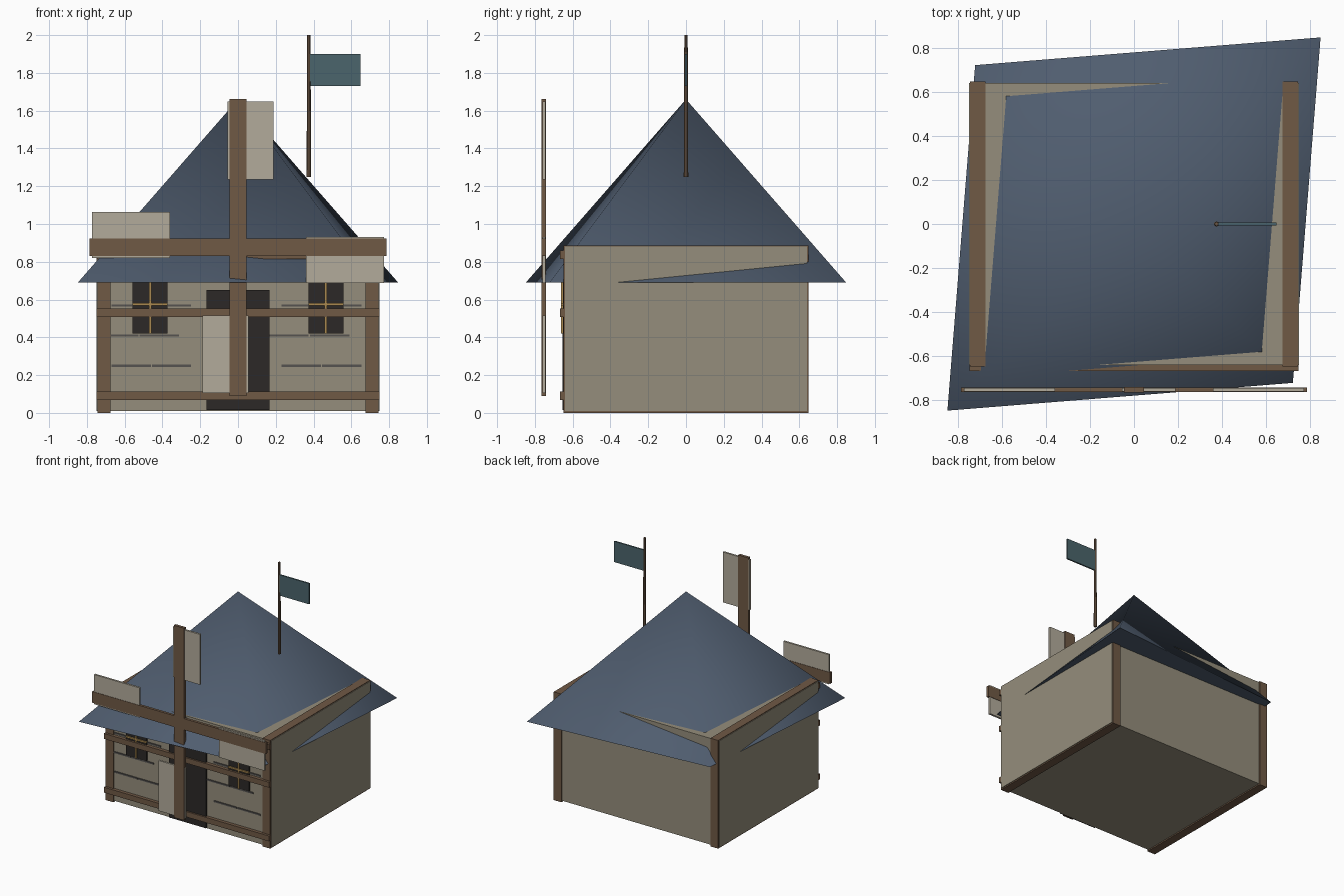
import bpy
import math

if "Cube" in bpy.data.objects:
    bpy.data.objects.remove(bpy.data.objects["Cube"])

def material(name, r, g, b):
    m = bpy.data.materials.new(name)
    m.diffuse_color = (r, g, b, 1)
    m.use_nodes = True
    m.node_tree.nodes["Principled BSDF"].inputs["Base Color"].default_value = m.diffuse_color
    return m

PLASTER = material("plaster", 0.30, 0.27, 0.20)
WOOD = material("wood", 0.16, 0.10, 0.06)
SLATE = material("slate", 0.08, 0.11, 0.16)
DARK = material("dark", 0.025, 0.022, 0.02)
GREY = material("dark_grey", 0.09, 0.085, 0.08)
GOLD = material("gold", 0.40, 0.25, 0.08)
CANVAS = material("canvas", 0.45, 0.41, 0.33)
CLOTH = material("cloth", 0.07, 0.13, 0.15)

def box(name, x, y, z, mat):
    """Box from (min, max) ranges on each axis."""
    bpy.ops.mesh.primitive_cube_add(size=1, location=[(a + b) / 2 for a, b in (x, y, z)])
    o = bpy.context.object
    o.name = name
    o.scale = [b - a for a, b in (x, y, z)]
    bpy.ops.object.transform_apply(location=False, rotation=False, scale=True)
    o.data.materials.append(mat)
    return o

# House body with timber end frames
box("walls", (-0.75, 0.75), (-0.64, 0.64), (0.01, 0.88), PLASTER)
for s in (-1, 1):
    box("corner_frame", sorted((s * 0.675, s * 0.745)), (-0.648, 0.648), (0, 0.886), WOOD)

# Horizontal front beams
for z in (0.09, 0.53, 0.838):
    box("front_beam", (-0.748, 0.748), (-0.668, -0.632), (z - 0.022, z + 0.022), WOOD)

# Door and windows with crossed glazing bars
box("door", (-0.168, 0.168), (-0.655, -0.635), (0.015, 0.65), DARK)
for s in (-1, 1):
    c = s * 0.465
    box("window", (c - 0.093, c + 0.093), (-0.652, -0.635), (0.42, 0.73), DARK)
    box("window_bar_upright", (c - 0.007, c + 0.007), (-0.662, -0.648), (0.42, 0.73), GOLD)
    box("window_bar_cross", (c - 0.093, c + 0.093), (-0.662, -0.648), (0.568, 0.582), GOLD)

# Thin masonry courses, the middle row staggered
for z, shift in ((0.25, 0), (0.41, -0.065), (0.568, 0)):
    for x in (-0.565, -0.352, 0.335, 0.55):
        c = x + shift
        box("wall_course", (c - 0.104, c + 0.104), (-0.647, -0.636), (z - 0.006, z + 0.006), GREY)

# Four-sided roof, stretched along one diagonal
bpy.ops.mesh.primitive_cone_add(vertices=4, radius1=1, radius2=0, depth=0.97,
                                location=(0, 0, 1.175))
roof = bpy.context.object
roof.name = "roof"
roof.scale = (0.848 * math.sqrt(2), 0.722 * math.sqrt(2), 1)
roof.rotation_euler = (0, 0, math.pi / 4)
roof.data.materials.append(SLATE)
for p in roof.data.polygons:
    p.use_smooth = len(p.vertices) == 3

# Sail cross: two arms and four canvas panels turned about the hub
HUB = 0.876
box("sail_arm_upright", (-0.046, 0.046), (-0.765, -0.741), (HUB - 0.787, HUB + 0.787), WOOD)
box("sail_arm_level", (-0.787, 0.787), (-0.764, -0.742), (HUB - 0.046, HUB + 0.046), WOOD)
for i in range(4):
    sail = box("sail_panel", (-0.055, 0.188), (-0.761, -0.745), (0.36, 0.772), CANVAS)
    for v in sail.data.vertices:
        v.co += sail.location
    sail.location = (0, 0, HUB)
    sail.rotation_euler = (0, i * math.pi / 2, 0)

# Flag and pole
bpy.ops.mesh.primitive_cone_add(vertices=8, radius1=0.012, radius2=0.009, depth=0.75,
                                location=(0.375, 0, 1.625))
pole = bpy.context.object
pole.name = "flag_pole"
pole.data.materials.append(WOOD)
box("flag", (0.38, 0.648), (-0.006, 0.006), (1.73, 1.90), CLOTH)
